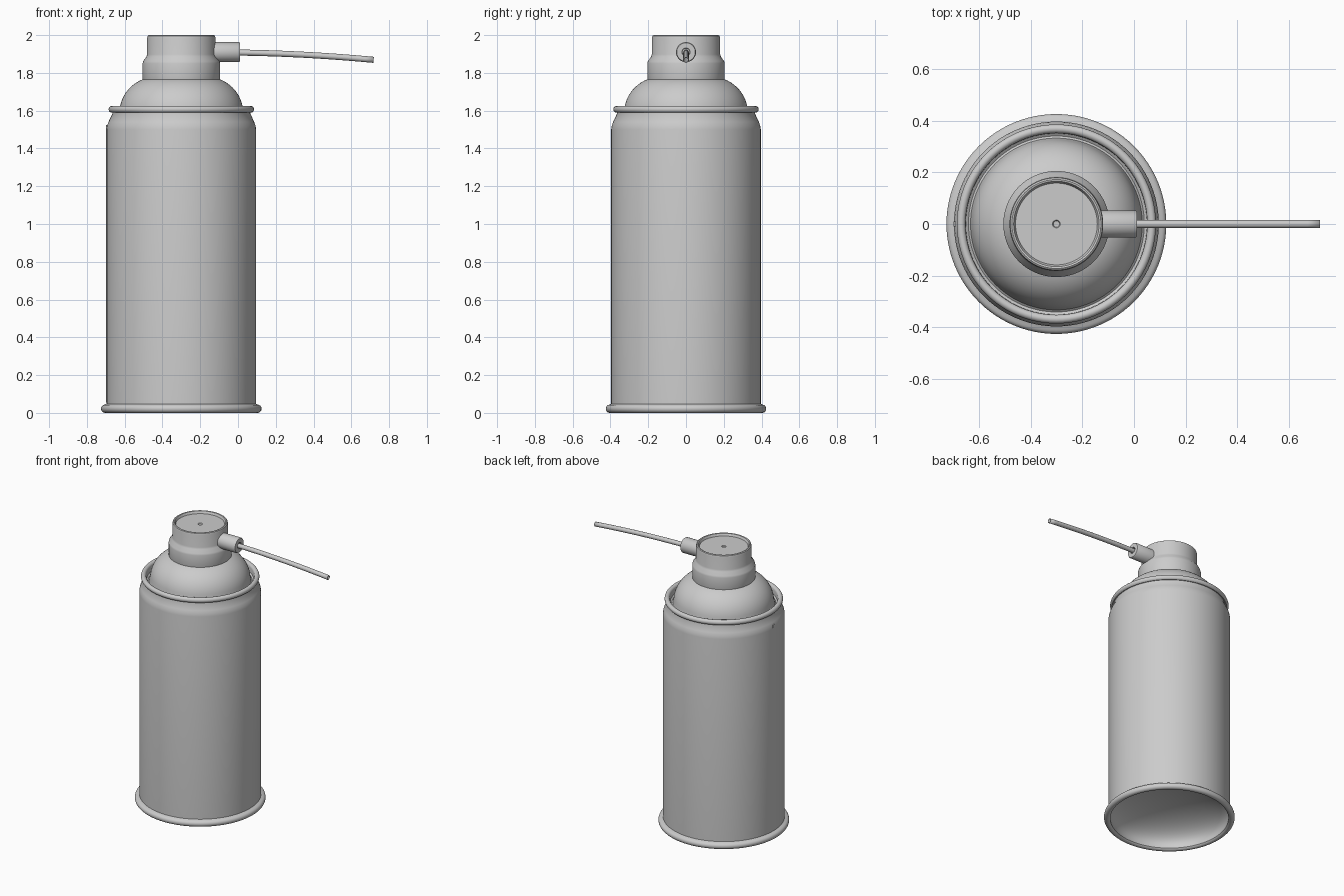
import bpy, bmesh, math
from mathutils import Matrix, Vector

if "Cube" in bpy.data.objects:
    bpy.data.objects.remove(bpy.data.objects["Cube"])

CX = -0.3  # can axis


def lathe(name, profile, matrix, steps=96, angle=35):
    """Revolve an (r, z) profile round local z and place it with a matrix."""
    bm = bmesh.new()
    vs = [bm.verts.new((r, 0, z)) for r, z in profile]
    es = [bm.edges.new(p) for p in zip(vs, vs[1:])]
    bmesh.ops.spin(bm, geom=vs + es, cent=(0, 0, 0), axis=(0, 0, 1),
                   angle=math.tau, steps=steps)
    bmesh.ops.remove_doubles(bm, verts=bm.verts, dist=1e-5)
    bmesh.ops.recalc_face_normals(bm, faces=bm.faces)
    me = bpy.data.meshes.new(name)
    bm.to_mesh(me)
    bm.free()
    ob = bpy.data.objects.new(name, me)
    bpy.context.collection.objects.link(ob)
    ob.matrix_world = matrix
    smooth(ob, angle)
    return ob


def smooth(ob, angle=35):
    bpy.ops.object.select_all(action='DESELECT')
    ob.select_set(True)
    bpy.context.view_layer.objects.active = ob
    bpy.ops.object.shade_smooth_by_angle(angle=math.radians(angle))


def arc(cr, cz, rr, rz, a0, a1, n):
    """Points on an elliptical arc, angles in degrees."""
    return [(cr + rr * math.cos(math.radians(a0 + (a1 - a0) * i / n)),
             cz + rz * math.sin(math.radians(a0 + (a1 - a0) * i / n)))
            for i in range(n + 1)]


can = Matrix.Translation((CX, 0, 0))

# can body: concave base, rolled bottom rim, wall, tapered neck, rolled top rim, dome
base = arc(0, 0.03, 0.385, 0.15, 90, 0, 14)
base[0] = (0, 0.18)
bottom_rim = arc(0.403, 0.022, 0.022, 0.022, -150, 80, 12)
wall = [(0.396, 0.048), (0.396, 1.5), (0.393, 1.52), (0.386, 1.54),
        (0.365, 1.585), (0.366, 1.592)]
top_rim = arc(0.368, 1.607, 0.017, 0.018, -70, 180, 12)
groove = [(0.35, 1.575), (0.34, 1.568), (0.332, 1.575)]
dome = arc(0.13, 1.59, 0.197, 0.19, 5, 85, 14) + [(0.0, 1.78)]
lathe("can_body", base + bottom_rim + wall + top_rim + groove + dome, can)

# side seam of the sheet metal
bpy.ops.mesh.primitive_cube_add(size=1, location=(CX - 0.394, 0, 0.79))
seam = bpy.context.object
seam.name = "side_seam"
seam.scale = (0.008, 0.018, 1.47)

# spray cap with stepped collar and recessed top
cap = [(0, 1.74), (0.19, 1.74), (0.203, 1.757), (0.205, 1.765), (0.205, 1.85),
       (0.202, 1.862), (0.185, 1.885), (0.181, 1.898), (0.181, 1.985),
       (0.178, 1.996), (0.172, 2.0), (0.165, 1.998), (0.161, 1.99),
       (0.158, 1.982), (0.015, 1.982), (0.012, 1.976), (0, 1.974)]
lathe("spray_cap", cap, can)

# nozzle pointing along +x
nozzle = [(0, 0), (0.053, 0), (0.053, 0.165), (0.049, 0.171), (0.022, 0.171),
          (0.02, 0.165), (0.02, 0.14), (0, 0.14)]
lathe("nozzle", nozzle, Matrix.Translation((-0.16, 0, 1.91))
      @ Matrix.Rotation(math.pi / 2, 4, 'Y'), 48)

# thin drooping straw, hollow
cu = bpy.data.curves.new("straw", 'CURVE')
cu.dimensions = '3D'
cu.bevel_depth = 0.016
cu.bevel_resolution = 4
sp = cu.splines.new('POLY')
n = 16
sp.points.add(n)
for i in range(n + 1):
    t = i / n
    sp.points[i].co = (-0.03 + 0.748 * t, 0, 1.908 - 0.008 * t - 0.031 * t * t, 1)
straw = bpy.data.objects.new("straw", cu)
bpy.context.collection.objects.link(straw)
bpy.ops.object.select_all(action='DESELECT')
straw.select_set(True)
bpy.context.view_layer.objects.active = straw
bpy.ops.object.convert(target='MESH')
straw = bpy.context.object
bm = bmesh.new()
bm.from_mesh(straw.data)
bmesh.ops.remove_doubles(bm, verts=bm.verts, dist=1e-5)
bmesh.ops.recalc_face_normals(bm, faces=bm.faces)
bm.to_mesh(straw.data)
bm.free()
smooth(straw, 50)
sol = straw.modifiers.new("thickness", 'SOLIDIFY')
sol.thickness = 0.005
sol.offset = -1
